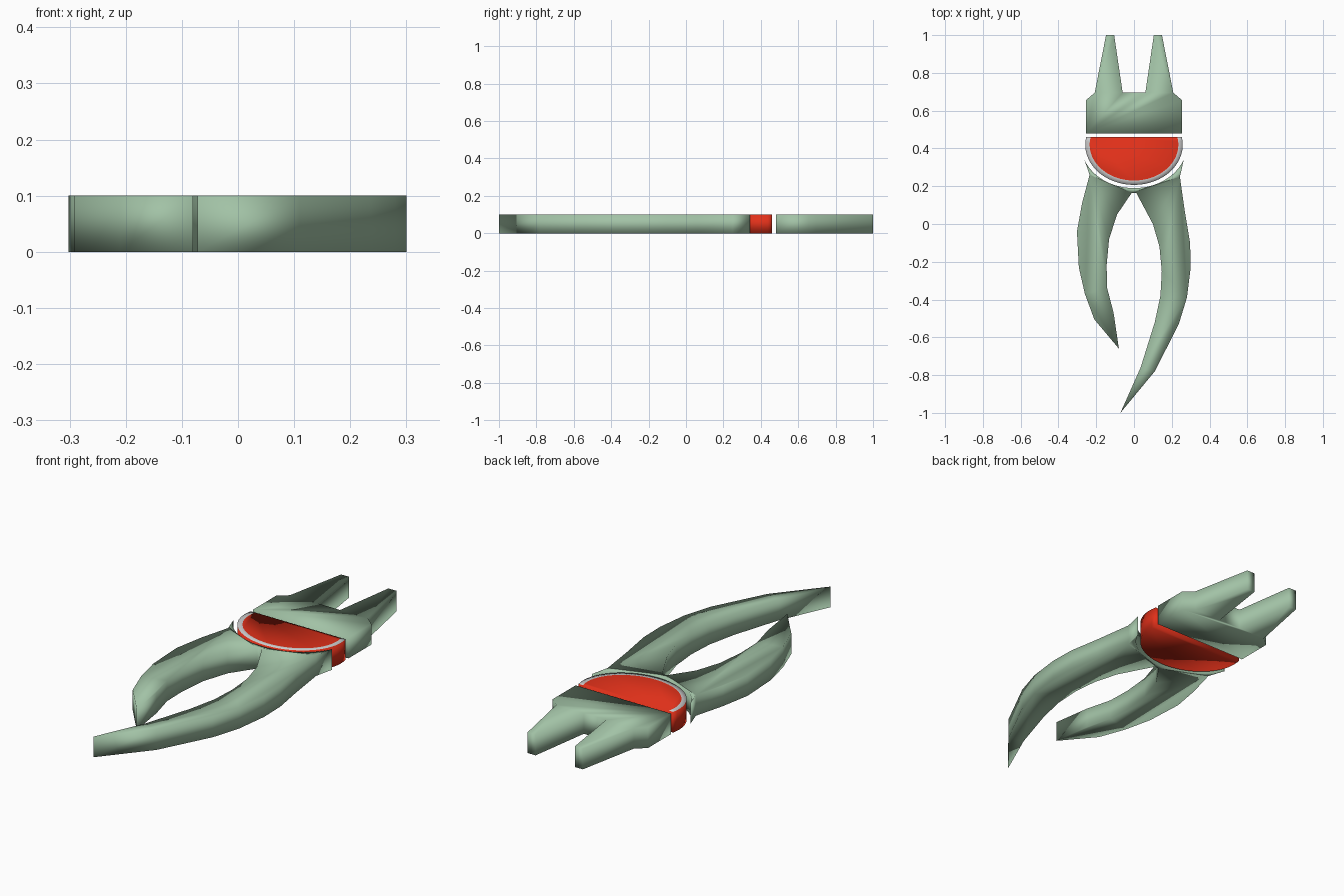
import bpy, bmesh
from math import cos, sin, asin, pi

if "Cube" in bpy.data.objects:
    bpy.data.objects.remove(bpy.data.objects["Cube"])

H = 0.1  # thickness of the pliers


def material(name, rgb):
    m = bpy.data.materials.new(name)
    m.diffuse_color = (*rgb, 1)
    m.use_nodes = True
    m.node_tree.nodes["Principled BSDF"].inputs["Base Color"].default_value = m.diffuse_color
    return m


GREEN = material("green", (0.36, 0.54, 0.38))
RED = material("red", (0.75, 0.03, 0.01))
GREY = material("grey", (0.6, 0.6, 0.6))


def finish(bm, name, mats):
    bmesh.ops.recalc_face_normals(bm, faces=bm.faces)
    for f in bm.faces:
        f.smooth = True
    me = bpy.data.meshes.new(name)
    bm.to_mesh(me)
    bm.free()
    for m in mats:
        me.materials.append(m)
    ob = bpy.data.objects.new(name, me)
    bpy.context.collection.objects.link(ob)
    return ob


def slab(name, outline, mat):
    bm = bmesh.new()
    face = bm.faces.new([bm.verts.new((x, y, 0)) for x, y in outline])
    ext = bmesh.ops.extrude_face_region(bm, geom=[face], use_keep_orig=True)
    top = [v for v in ext["geom"] if isinstance(v, bmesh.types.BMVert)]
    bmesh.ops.translate(bm, verts=top, vec=(0, 0, H))
    return finish(bm, name, [mat])


def arc(rx, ry, y_end, n=32):
    # Lower part of an ellipse around (0, 0.42), from right to left
    a0 = asin((y_end - 0.42) / ry)
    a = [a0 + (-pi - 2 * a0) * i / n for i in range(n + 1)]
    return [(rx * cos(t), 0.42 + ry * sin(t)) for t in a]


# Jaw head with two tapered prongs, mirrored across x
half = [(0.255, 0.48), (0.255, 0.655), (0.208, 0.695), (0.148, 1.0),
        (0.105, 1.0), (0.06, 0.695)]
slab("jaw_head", half + [(-x, y) for x, y in reversed(half)], GREEN)

# Both handles with the curved collar that hugs the pivot disc
left = [(-0.235, 0.26), (-0.275, 0.11), (-0.302, -0.04), (-0.292, -0.23),
        (-0.26, -0.37), (-0.21, -0.505), (-0.08, -0.66), (-0.108, -0.47),
        (-0.142, -0.34), (-0.145, -0.22), (-0.132, -0.08), (-0.09, 0.05),
        (-0.012, 0.165)]
right = [(0.012, 0.165), (0.1, 0.0), (0.135, -0.12), (0.147, -0.25),
         (0.14, -0.38), (0.11, -0.52), (0.035, -0.76), (-0.072, -1.0),
         (0.11, -0.78), (0.237, -0.53), (0.28, -0.39), (0.3, -0.23),
         (0.297, -0.1), (0.27, 0.06), (0.243, 0.25)]
slab("handles", left + right + arc(0.28, 0.23, 0.343), GREEN)

# Pivot disc: red half ellipse with a flush grey rim on its top
bm = bmesh.new()
outer, inner = arc(0.258, 0.213, 0.46), arc(0.235, 0.19, 0.46)
low = [bm.verts.new((x, y, 0)) for x, y in outer]
top = [bm.verts.new((x, y, H)) for x, y in outer]
rim = [bm.verts.new((x, y, H)) for x, y in inner]
bm.faces.new(low)
bm.faces.new(rim)
bm.faces.new([low[0], top[0], rim[0], rim[-1], top[-1], low[-1]])
for i in range(len(outer) - 1):
    bm.faces.new((low[i], low[i + 1], top[i + 1], top[i]))
    bm.faces.new((top[i], top[i + 1], rim[i + 1], rim[i])).material_index = 1
finish(bm, "pivot_disc", [RED, GREY])
